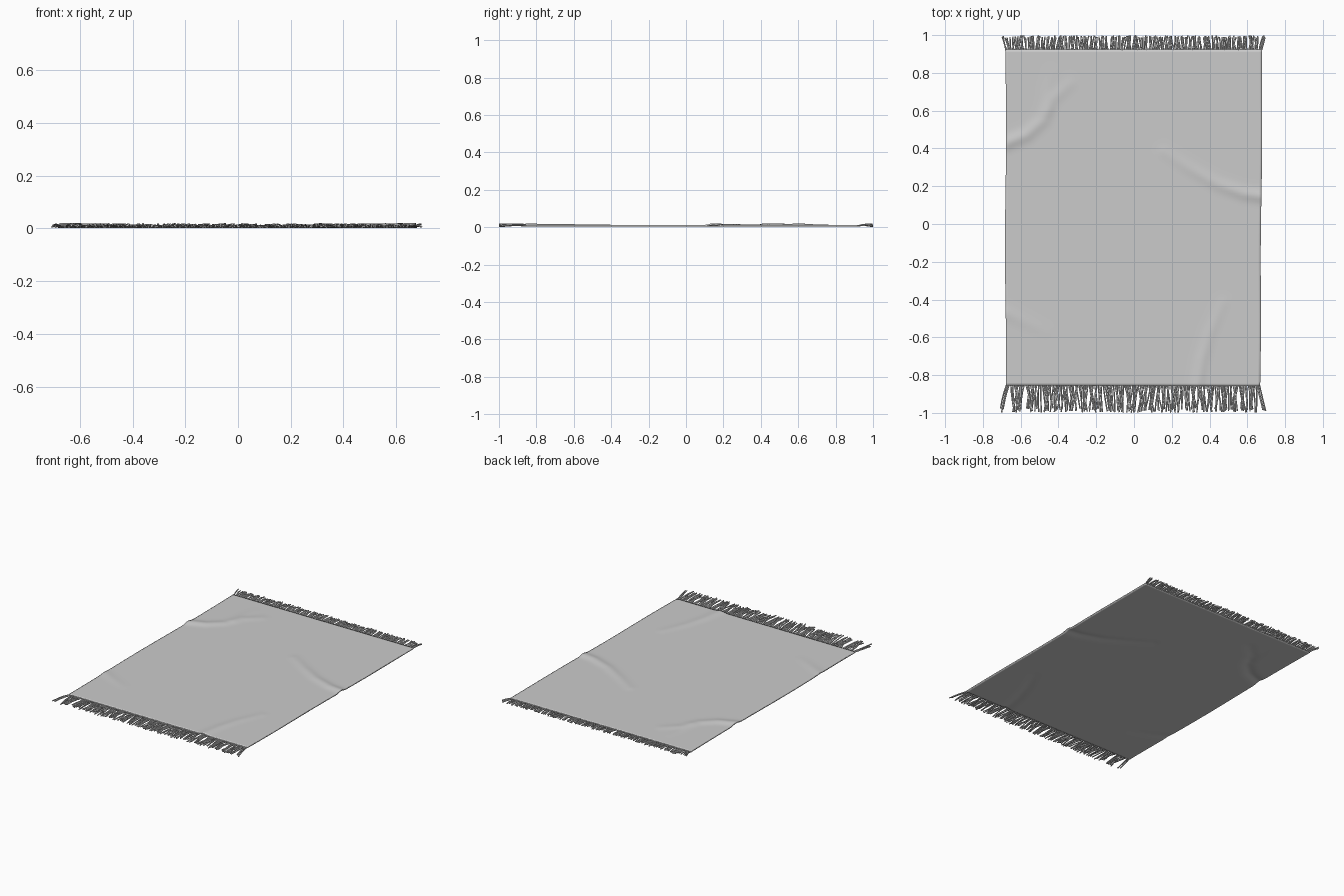
import bpy, bmesh, math, random
from mathutils import Vector

if "Cube" in bpy.data.objects:
    bpy.data.objects.remove(bpy.data.objects["Cube"])

random.seed(4)
THICK = 0.009
BACK, FRONT = 0.923, -0.856

# wrinkles: centre line points, height, width
FOLDS = [
    ([(-0.72, 0.41), (-0.57, 0.47), (-0.48, 0.55), (-0.43, 0.66), (-0.34, 0.74)], 0.010, 0.032),
    ([(-0.46, 0.60), (-0.46, 0.70), (-0.44, 0.80)], 0.003, 0.030),
    ([(0.72, 0.14), (0.58, 0.16), (0.44, 0.21), (0.30, 0.29), (0.16, 0.38)], 0.010, 0.030),
    ([(0.33, -0.90), (0.36, -0.72), (0.40, -0.58), (0.47, -0.42)], 0.008, 0.030),
    ([(-0.68, -0.47), (-0.58, -0.52), (-0.47, -0.57)], 0.004, 0.032),
]


def fold_height(x, y):
    p, h = Vector((x, y)), 0.0
    for pts, amp, width in FOLDS:
        best, n = (9.0, 0.0), len(pts) - 1
        for i in range(n):
            a, b = Vector(pts[i]), Vector(pts[i + 1])
            t = max(0, min(1, (p - a).dot(b - a) / (b - a).length_squared))
            best = min(best, ((p - a.lerp(b, t)).length, (i + t) / n))
        d, u = best
        h += amp * (1 - 0.75 * u) * math.exp(-(d / width) ** 2)
    return h


def surface(u, v):
    """Point on the rug top for u, v in 0..1"""
    y = FRONT + (BACK - FRONT) * v
    right = 0.668 + 0.012 * v + 0.002 * math.sin(11 * v)
    left = -0.680 + 0.003 * math.sin(9 * v + 1)
    x = left + (right - left) * u
    y += 0.004 * (0.5 - u) * (1 - v)
    return Vector((x, y, 0.0115 + fold_height(x, y)))


# woven sheet
NX, NY = 96, 126
bm = bmesh.new()
grid = [[bm.verts.new(surface(i / NX, j / NY)) for i in range(NX + 1)] for j in range(NY + 1)]
for j in range(NY):
    for i in range(NX):
        bm.faces.new((grid[j][i], grid[j][i + 1], grid[j + 1][i + 1], grid[j + 1][i]))
me = bpy.data.meshes.new("rug_sheet")
bm.to_mesh(me)
bm.free()
rug = bpy.data.objects.new("rug_sheet", me)
bpy.context.collection.objects.link(rug)
solid = rug.modifiers.new("thickness", 'SOLIDIFY')
solid.thickness = THICK
solid.offset = -1
bpy.context.view_layer.objects.active = rug
rug.select_set(True)
bpy.ops.object.shade_smooth_by_angle()
rug.select_set(False)


# fringe: rows of thin twisted strands
def fringe(name, v, side, tip, count, spread):
    cu = bpy.data.curves.new(name, 'CURVE')
    cu.dimensions = '3D'
    cu.bevel_depth = 0.0036
    cu.bevel_resolution = 1
    cu.use_fill_caps = True
    for k in range(count):
        u = min(0.997, max(0.003, (k + random.uniform(0.2, 0.8)) / count))
        root = surface(u, v)
        root.z -= THICK / 2
        root.y -= side * 0.006
        length = (tip - abs(root.y)) * random.uniform(0.84, 1.0)
        lean = random.uniform(-spread, spread)
        if k < 3 or k > count - 4:
            lean = spread * 1.1 * (1 if k > 3 else -1)
        end_z = random.uniform(0.0045, 0.017)
        bend = random.uniform(-0.005, 0.005)
        sp = cu.splines.new('POLY')
        sp.points.add(3)
        for n, pt in enumerate(sp.points):
            t = n / 3
            z = root.z + (end_z - root.z) * t + 0.003 * math.sin(math.pi * t)
            pt.co = (root.x + lean * t + bend * math.sin(math.pi * t),
                     root.y + side * length * t, max(z, 0.0037), 1)
    ob = bpy.data.objects.new(name, cu)
    bpy.context.collection.objects.link(ob)
    bpy.ops.object.select_all(action='DESELECT')
    bpy.context.view_layer.objects.active = ob
    ob.select_set(True)
    bpy.ops.object.convert(target='MESH')
    bpy.ops.object.shade_smooth_by_angle()


fringe("front_fringe", 0.0, -1, 0.999, 200, 0.03)
fringe("back_fringe", 1.0, 1, 0.999, 200, 0.018)
